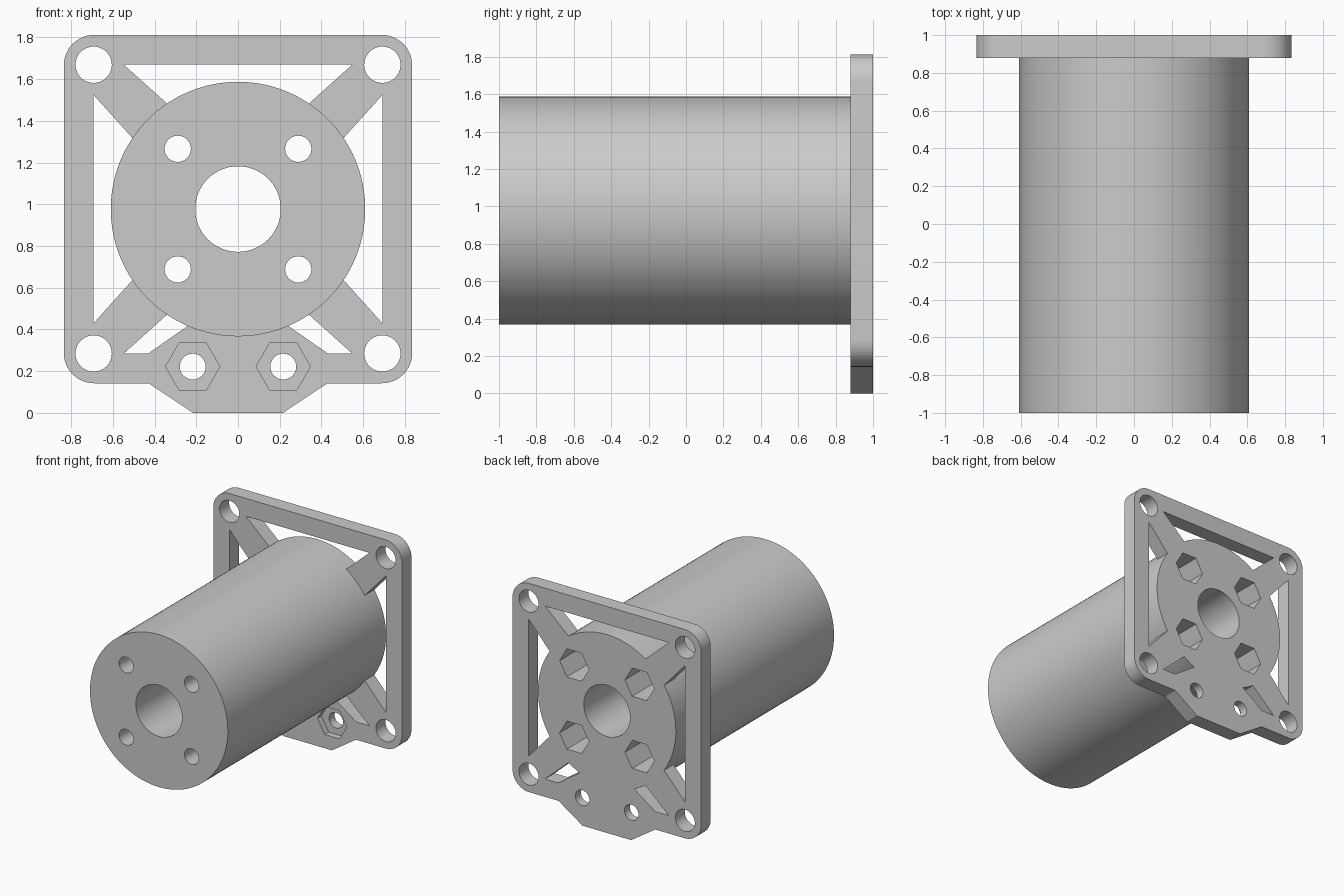
import bpy, bmesh
from math import cos, sin, pi, radians

old = bpy.data.objects.get("Cube")
if old:
    bpy.data.objects.remove(old, do_unlink=True)

MID = 0.977               # height of the barrel axis
FRONT, PLATE, BACK = -1.0, 0.88, 1.0

grey = bpy.data.materials.new("plain grey")
grey.use_nodes = True
colour = (0.6, 0.6, 0.6, 1)
grey.diffuse_color = colour
grey.node_tree.nodes["Principled BSDF"].inputs["Base Color"].default_value = colour


def arc(x, z, r, n, start=0.0, sweep=2 * pi, closed=True):
    steps = n if closed else n - 1
    return [(x + r * cos(start + sweep * i / steps),
             z + r * sin(start + sweep * i / steps)) for i in range(n)]


def prism(name, outline, y0, y1):
    """Extrude an x-z outline from y0 to y1."""
    bm = bmesh.new()
    face = bm.faces.new([bm.verts.new((x, y0, z)) for x, z in outline])
    out = bmesh.ops.extrude_face_region(bm, geom=[face])
    moved = [v for v in out["geom"] if isinstance(v, bmesh.types.BMVert)]
    bmesh.ops.translate(bm, verts=moved, vec=(0, y1 - y0, 0))
    bmesh.ops.recalc_face_normals(bm, faces=bm.faces)
    mesh = bpy.data.meshes.new(name)
    bm.to_mesh(mesh)
    bm.free()
    mesh.materials.append(grey)
    obj = bpy.data.objects.new(name, mesh)
    bpy.context.scene.collection.objects.link(obj)
    return obj


def combine(target, other, operation):
    """Apply a boolean and discard the helper."""
    mod = target.modifiers.new("boolean", 'BOOLEAN')
    mod.operation, mod.solver, mod.object = operation, 'EXACT', other
    bpy.context.view_layer.objects.active = target
    bpy.ops.object.modifier_apply(modifier=mod.name)
    bpy.data.objects.remove(other, do_unlink=True)


def cut(target, outline, y0=FRONT - 0.1, y1=BACK + 0.1):
    combine(target, prism("cutter", outline, y0, y1), 'DIFFERENCE')


# Square flange with rounded corners
half, corner = 0.835, 0.145
inner = half - corner
outline = []
for i, (sx, sz) in enumerate([(1, 1), (-1, 1), (-1, -1), (1, -1)]):
    outline += arc(sx * inner, MID + sz * inner, corner, 13, i * pi / 2, pi / 2, False)
mount = prism("flanged_motor_mount", outline, PLATE, BACK)

# Four triangular windows, leaving diagonal ribs
for i in range(4):
    c, s = round(cos(i * pi / 2)), round(sin(i * pi / 2))
    tri = [(0.2, 0), (0.692, -0.547), (0.692, 0.547)]
    cut(mount, [(c * x - s * z, MID + s * x + c * z) for x, z in tri])

# Lower lug and main barrel
lug = [(-0.43, 0.143), (-0.215, 0), (0.215, 0), (0.43, 0.143),
       (0.43, 0.285), (0.215, 0.435), (-0.215, 0.435), (-0.43, 0.285)]
combine(mount, prism("lug", lug, PLATE, BACK), 'UNION')
combine(mount, prism("barrel", arc(0, MID, 0.61, 128), FRONT, BACK), 'UNION')

# Central bore
cut(mount, arc(0, MID, 0.205, 64))

for sx in (-1, 1):
    for sz in (-1, 1):
        # Flange corner holes
        cut(mount, arc(sx * 0.692, MID + sz * 0.692, 0.087, 40))
        # Barrel screw holes with deep hexagonal pockets from the back
        x, z = sx * 0.289, MID + sz * 0.289
        cut(mount, arc(x, z, 0.063, 32))
        cut(mount, arc(x, z, 0.13, 6), y0=-0.8)
    # Lug holes with shallow hexagonal nut recesses at the front
    cut(mount, arc(sx * 0.217, 0.222, 0.062, 32))
    cut(mount, arc(sx * 0.217, 0.222, 0.13, 6), y1=PLATE + 0.05)

bpy.ops.object.select_all(action='DESELECT')
mount.select_set(True)
bpy.context.view_layer.objects.active = mount
bpy.ops.object.shade_smooth_by_angle(angle=radians(30))
